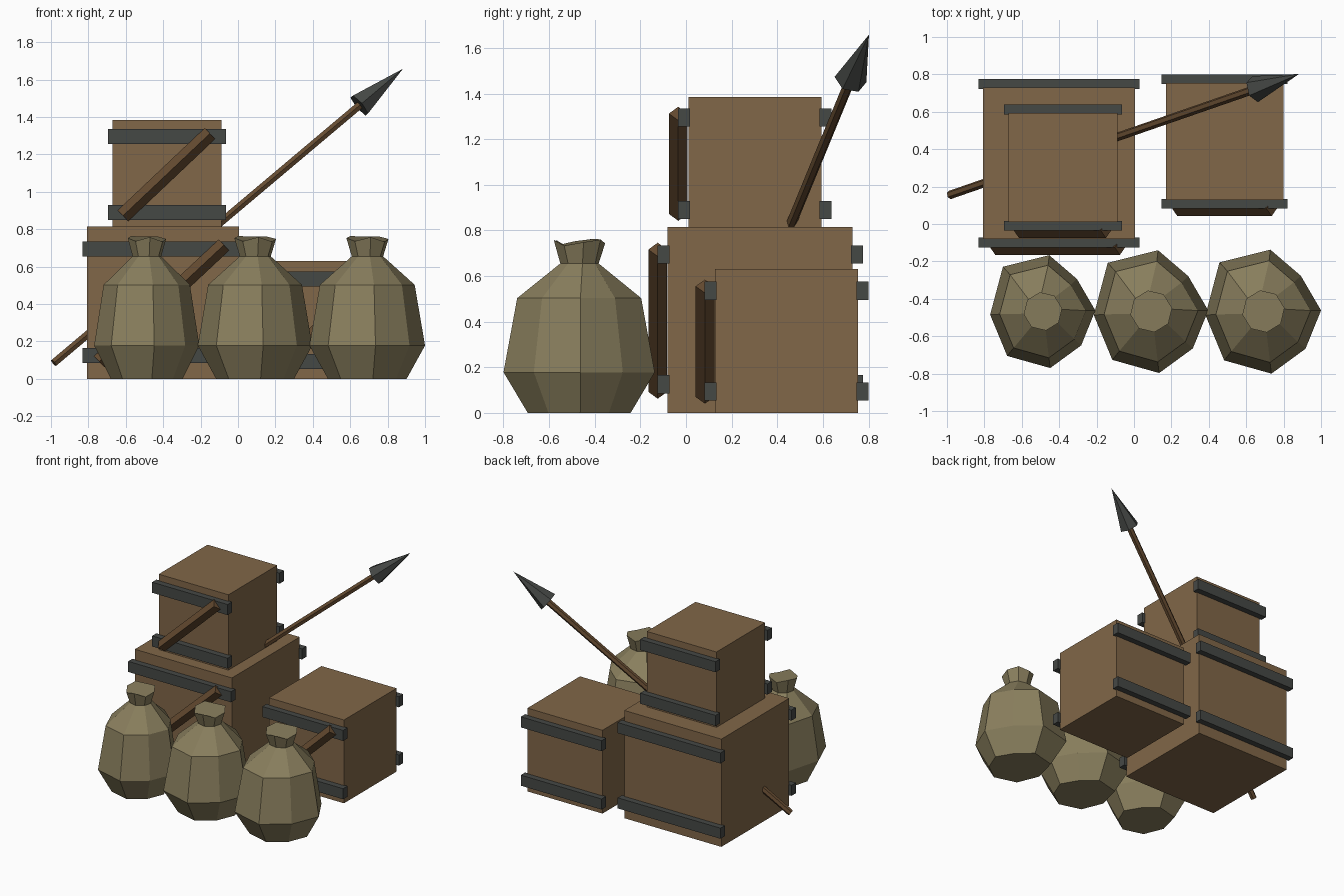
import bpy, bmesh, math
from mathutils import Vector, Matrix

if "Cube" in bpy.data.objects:
    bpy.data.objects.remove(bpy.data.objects["Cube"])


def material(name, rgb):
    m = bpy.data.materials.new(name)
    m.diffuse_color = (*rgb, 1)
    m.use_nodes = True
    m.node_tree.nodes["Principled BSDF"].inputs["Base Color"].default_value = m.diffuse_color
    return m


WOOD = material("crate_wood", (0.22, 0.135, 0.065))
POLE = material("dark_wood", (0.13, 0.07, 0.03))
IRON = material("iron", (0.06, 0.065, 0.06))
CLOTH = material("sackcloth", (0.25, 0.21, 0.11))


def finish(name, bm, mat):
    bmesh.ops.recalc_face_normals(bm, faces=bm.faces)
    me = bpy.data.meshes.new(name)
    bm.to_mesh(me)
    bm.free()
    me.materials.append(mat)
    ob = bpy.data.objects.new(name, me)
    bpy.context.collection.objects.link(ob)
    return ob


def box(name, lo, hi, mat):
    lo, hi = Vector(lo), Vector(hi)
    bm = bmesh.new()
    bmesh.ops.create_cube(bm, size=1, matrix=Matrix.Translation((lo + hi) / 2)
                          @ Matrix.Diagonal((*(hi - lo), 1)))
    return finish(name, bm, mat)


def rod(name, a, b, r1, r2, sides, mat, up=Vector((0, 1, 0))):
    # tapered prism from a to b, with one corner turned towards "up"
    a, b = Vector(a), Vector(b)
    z = (b - a).normalized()
    x = (up - up.dot(z) * z).normalized()
    rot = Matrix((x, z.cross(x), z)).transposed().to_4x4()
    bm = bmesh.new()
    bmesh.ops.create_cone(bm, cap_ends=True, segments=sides, radius1=r1, radius2=r2,
                          depth=(b - a).length)
    # turn the first corner of the primitive onto the local x axis
    v = bm.verts[:][0].co
    spin = Matrix.Rotation(-math.atan2(v.y, v.x), 4, 'Z')
    bm.transform(Matrix.Translation((a + b) / 2) @ rot @ spin)
    return finish(name, bm, mat)


def crate(name, lo, hi, bands, brace):
    box(name, lo, hi, WOOD)
    # iron bands on the front and back
    for side, y in (("front", lo[1] - 0.019), ("back", hi[1] + 0.019)):
        for level, z in zip(("lower", "upper"), bands):
            box(f"{name}_{side}_{level}_band", (lo[0] - 0.024, y - 0.026, z - 0.04),
                (hi[0] + 0.024, y + 0.026, z + 0.04), IRON)
    # diagonal brace with a diamond section
    x0, z0, x1, z1 = brace
    y = lo[1] - 0.044
    rod(name + "_brace", (x0, y, z0), (x1, y, z1), 0.041, 0.041, 4, POLE)


crate("large_crate", (-0.807, -0.08, 0), (0.005, 0.73, 0.815),
      (0.125, 0.694), (-0.742, 0.092, -0.075, 0.716))
crate("top_crate", (-0.67, 0.01, 0.815), (-0.087, 0.593, 1.385),
      (0.889, 1.295), (-0.615, 0.872, -0.15, 1.312))
crate("side_crate", (0.17, 0.127, 0), (0.798, 0.755, 0.63),
      (0.094, 0.535), (0.232, 0.07, 0.736, 0.555))

# spear running through the stack
start, tip = Vector((-0.985, 0.155, 0.085)), Vector((0.882, 0.802, 1.658))
neck = start.lerp(tip, 0.875)
rod("spear_shaft", start, neck, 0.023, 0.023, 6, POLE)
rod("spear_head", neck, tip, 0.072, 0.0, 6, IRON)

# uneven eight-sided outline at the widest part of a sack
OUTLINE = [(0.308, 0.005), (0.20, 0.19), (0.037, 0.33), (-0.235, 0.262),
           (-0.31, -0.02), (-0.21, -0.262), (0.043, -0.333), (0.225, -0.2)]
CROWN = [0.0, 0.012, -0.005, 0.015, 0.005, -0.012, 0.01, -0.015]


def sack(name, cx, s):
    bm = bmesh.new()
    rings = []
    # height, scale of the uneven outline, round radius
    for z, k, r in ((0, 0.68, 0), (0.178, 1, 0), (0.503, 0.82, 0),
                    (0.655, 0, 0.085), (0.748, 0, 0.114)):
        ring = []
        for i, (x, y) in enumerate(OUTLINE):
            a = math.tau * (i + 0.2) / 8
            px = (x * k + r * math.cos(a)) * s
            py = (y * k + r * math.sin(a)) * s
            dz = CROWN[i] if z > 0.7 else 0
            ring.append(bm.verts.new((cx + px, -0.467 + py, z + dz)))
        rings.append(ring)
    for lo, hi in zip(rings, rings[1:]):
        for i in range(8):
            j = (i + 1) % 8
            bm.faces.new((lo[i], lo[j], hi[j], hi[i]))
    bm.faces.new(rings[0])
    bm.faces.new(rings[-1])
    finish(name, bm, CLOTH)


for name, x, s in (("left_sack", -0.487, 0.91), ("middle_sack", 0.092, 0.99),
                   ("right_sack", 0.692, 1.0)):
    sack(name, x, s)
